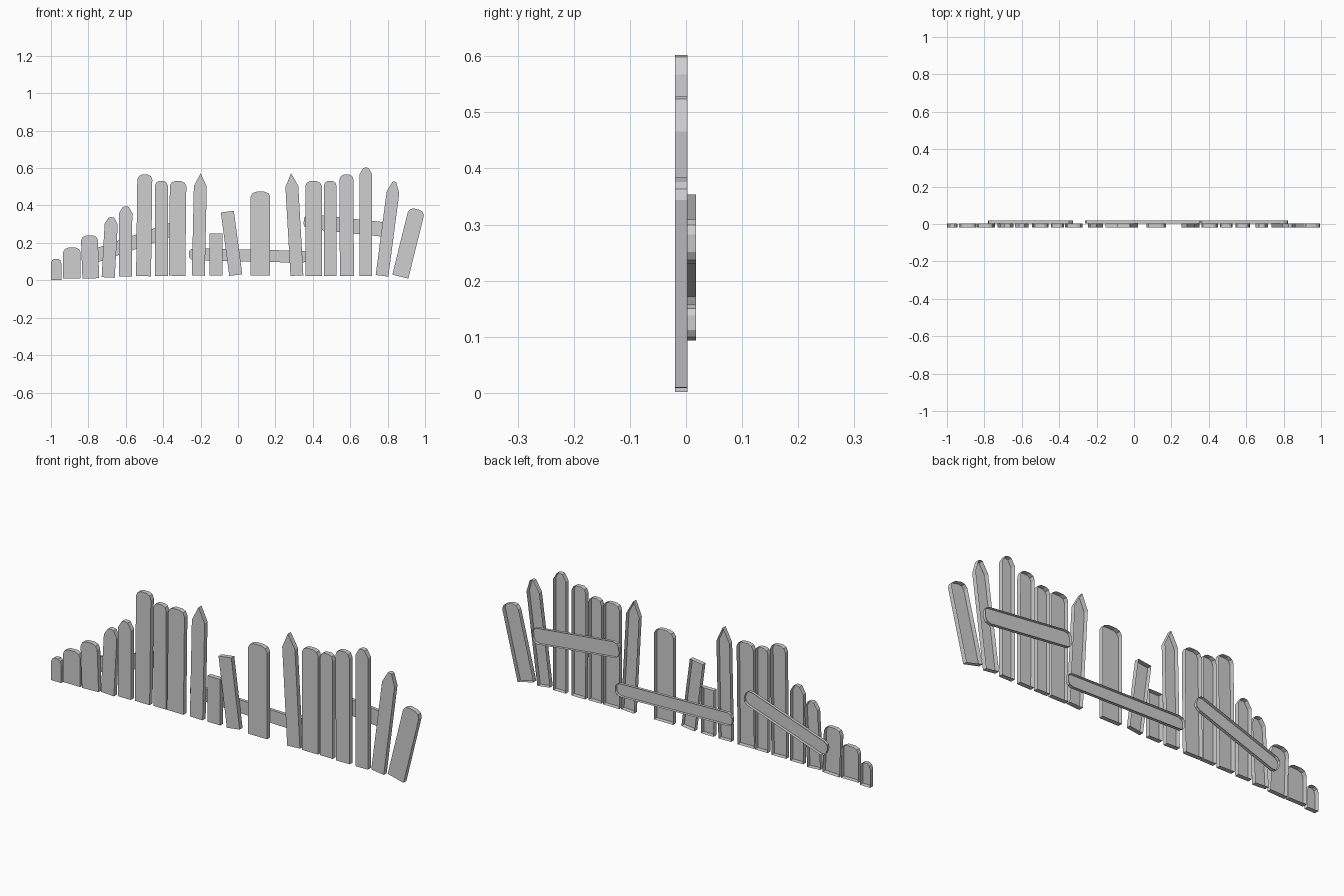
import bpy
import bmesh
from mathutils import Vector

# Remove the default cube
default_cube = bpy.data.objects.get("Cube")
if default_cube:
    bpy.data.objects.remove(default_cube, do_unlink=True)

# Single weathered grey material
grey = bpy.data.materials.new("weathered_grey")
grey.use_nodes = True
GREY = (0.62, 0.62, 0.62, 1.0)
grey.diffuse_color = GREY
grey.node_tree.nodes["Principled BSDF"].inputs["Base Color"].default_value = GREY

PICKET_FRONT, PICKET_BACK, RAIL_BACK = -0.02, 0.003, 0.018

# Right half of each end shape: (fraction of half width, distance below the tip)
ENDS = {
    "flat": [(1, 0)],
    "round": [(1, 0.026), (0.8, 0.008), (0.4, 0)],
    "blunt": [(1, 0.035), (0.45, 0.003), (0.2, 0)],
    "steep": [(1, 0.058), (0.3, 0.003), (0, 0)],
    "point": [(1, 0.07), (0, 0)],
}


def end_outline(tip, along, across, half, style):
    """Points of one board end, from its right edge over the tip to its left."""
    right = ENDS[style]
    left = [(-f, d) for f, d in reversed(right) if f > 0]
    return [tip + across * (half * f) - along * d for f, d in right + left]


def board(name, start, end, width, styles, front, back):
    """Open-backed board: a flat front face with side walls folded backwards."""
    start, end = Vector(start), Vector(end)
    along = (end - start).normalized()
    across = Vector((along.y, -along.x))
    outline = end_outline(end, along, across, width / 2, styles[1])
    outline += end_outline(start, -along, -across, width / 2, styles[0])

    bm = bmesh.new()
    near = [bm.verts.new((p.x, front, p.y)) for p in outline]
    far = [bm.verts.new((p.x, back, p.y)) for p in outline]
    # The outline runs anticlockwise as seen from the front
    bm.faces.new(near)
    count = len(near)
    for i in range(count):
        j = (i + 1) % count
        bm.faces.new((near[j], near[i], far[i], far[j]))

    mesh = bpy.data.meshes.new(name)
    bm.to_mesh(mesh)
    bm.free()
    mesh.materials.append(grey)
    obj = bpy.data.objects.new(name, mesh)
    bpy.context.collection.objects.link(obj)
    return obj


# Pickets: foot x, foot z, tip x, tip z, width, top style
PICKETS = [
    (-0.972, 0.002, -0.972, 0.115, 0.056, "round"),
    (-0.888, 0.01, -0.888, 0.175, 0.094, "round"),
    (-0.787, 0.01, -0.795, 0.24, 0.09, "round"),
    (-0.694, 0.015, -0.676, 0.337, 0.07, "blunt"),
    (-0.602, 0.02, -0.6, 0.395, 0.07, "blunt"),
    (-0.505, 0.022, -0.498, 0.565, 0.08, "round"),
    (-0.41, 0.024, -0.41, 0.53, 0.07, "round"),
    (-0.326, 0.024, -0.32, 0.53, 0.088, "round"),
    (-0.212, 0.025, -0.2, 0.572, 0.069, "point"),
    (-0.117, 0.025, -0.117, 0.25, 0.069, "flat"),
    (-0.012, 0.028, -0.057, 0.367, 0.07, "flat"),
    (0.12, 0.025, 0.12, 0.474, 0.104, "round"),
    (0.315, 0.025, 0.284, 0.572, 0.069, "point"),
    (0.404, 0.024, 0.404, 0.53, 0.088, "round"),
    (0.493, 0.024, 0.493, 0.53, 0.069, "round"),
    (0.582, 0.022, 0.58, 0.565, 0.075, "round"),
    (0.684, 0.022, 0.684, 0.602, 0.067, "blunt"),
    (0.77, 0.024, 0.836, 0.528, 0.068, "steep"),
    (0.868, 0.02, 0.957, 0.38, 0.088, "round"),
]
for number, (foot_x, foot_z, tip_x, tip_z, width, top) in enumerate(PICKETS, 1):
    board(f"picket_{number}", (foot_x, foot_z), (tip_x, tip_z), width,
          ("flat", top), PICKET_FRONT, PICKET_BACK)

# Rails fixed behind the pickets
RAILS = {
    "right_rail": ((-0.775, 0.127), (-0.33, 0.28), 0.073),
    "middle_rail": ((-0.262, 0.14), (0.372, 0.125), 0.064),
    "left_rail": ((0.352, 0.318), (0.822, 0.267), 0.078),
}
for name, (start, end, width) in RAILS.items():
    board(name, start, end, width, ("round", "round"), PICKET_BACK, RAIL_BACK)
